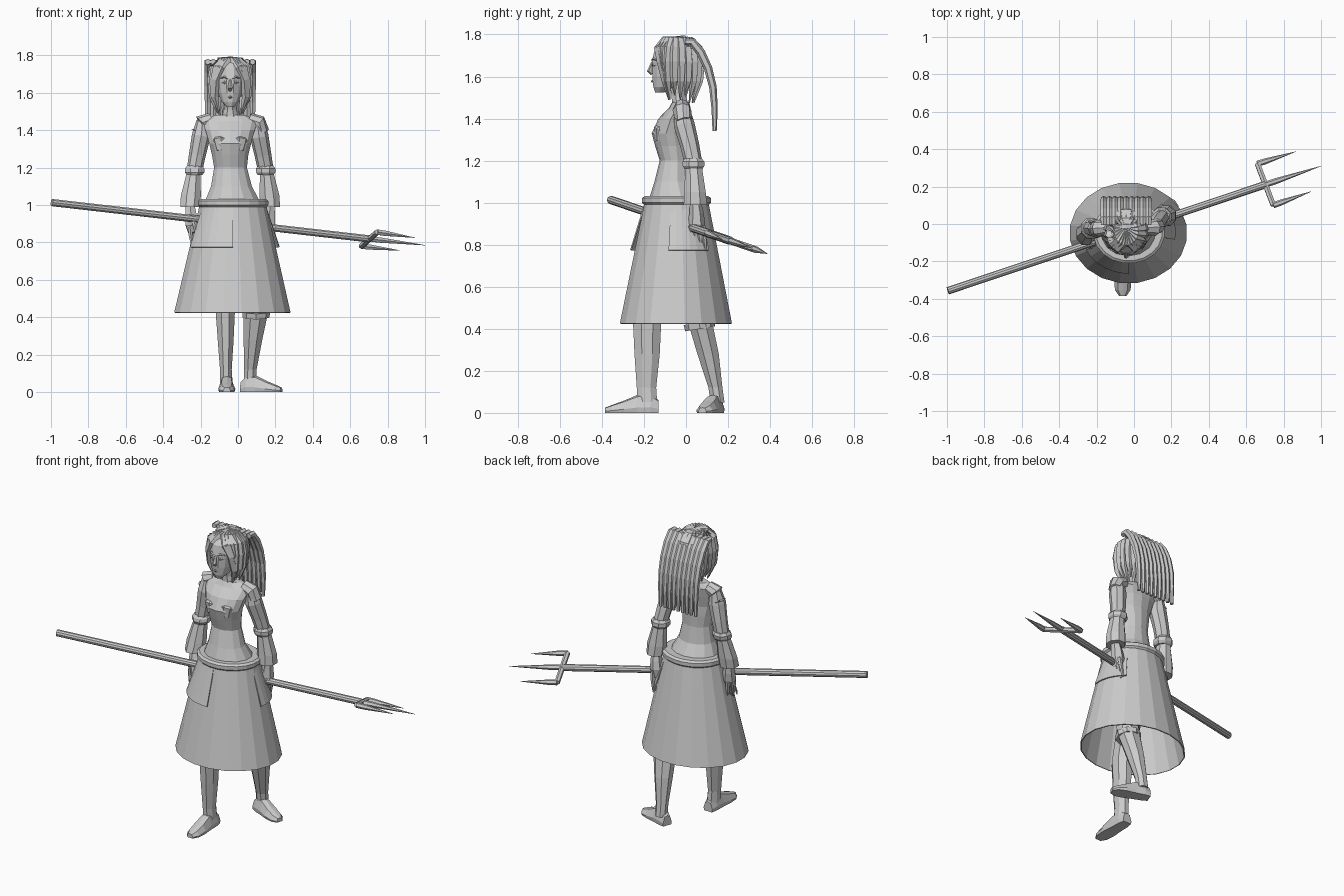
import bpy, bmesh
from math import sin, cos, pi, radians
from mathutils import Vector

old = bpy.data.objects.get("Cube")
if old:
    bpy.data.objects.remove(old, do_unlink=True)

grey = bpy.data.materials.new("plain_grey")
grey.use_nodes = True
grey.diffuse_color = (.6, .6, .6, 1)
grey.node_tree.nodes["Principled BSDF"].inputs["Base Color"].default_value = (.6, .6, .6, 1)


def skin(name, rings, caps=True, closed=True):
    """Bridge a list of equal point rings into one flat-shaded object."""
    bm = bmesh.new()
    rows = [[bm.verts.new(p) for p in ring] for ring in rings]
    n = len(rows[0])
    for low, high in zip(rows, rows[1:]):
        for i in range(n if closed else n - 1):
            j = (i + 1) % n
            bm.faces.new((low[i], low[j], high[j], high[i]))
    if caps and closed:
        bm.faces.new(rows[0][::-1])
        bm.faces.new(rows[-1])
    bmesh.ops.recalc_face_normals(bm, faces=bm.faces)
    mesh = bpy.data.meshes.new(name)
    bm.to_mesh(mesh)
    bm.free()
    mesh.materials.append(grey)
    obj = bpy.data.objects.new(name, mesh)
    bpy.context.collection.objects.link(obj)
    return obj


def loft(name, sections, n=10, caps=True):
    """Stack level ellipses given as x, y, z, half width, half depth."""
    turns = [2 * pi * (i + .5) / n for i in range(n)]
    return skin(name, [[(x + w * cos(t), y + d * sin(t), z) for t in turns]
                       for x, y, z, w, d in sections], caps)


def tube(name, path, radii, n=6):
    """Sweep a round section with changing radius along a path."""
    path = [Vector(p) for p in path]
    rings = []
    for i, p in enumerate(path):
        along = (path[min(i + 1, len(path) - 1)] - path[max(i - 1, 0)]).normalized()
        ref = Vector((1, 0, 0)) if abs(along.x) < .7 else Vector((0, 0, 1))
        u = along.cross(ref).normalized()
        v = along.cross(u)
        rings.append([p + radii[i] * (u * cos(2 * pi * k / n) + v * sin(2 * pi * k / n))
                      for k in range(n)])
    return skin(name, rings)


def thicken(obj, amount):
    mod = obj.modifiers.new("Thickness", "SOLIDIFY")
    mod.thickness = amount


# Skirt: an open cone, a rolled belt and two overlapping hip flaps
skirt = loft("skirt", [(-.03, -.048, .425, .315, .27), (-.027, -.045, 1.01, .178, .152)], 20, False)
thicken(skirt, .006)
loft("belt", [(-.027, -.045, z, .178 + g, .152 + g)
              for z, g in ((.99, .004), (1, .014), (1.022, .014), (1.032, 0))], 20)


def flap(name, start, end, bulge):
    rings = []
    for k in range(4):
        f = k / 3
        rings.append([(-.028 + (.18 + .055 * f + bulge * f) * cos(t),
                       -.045 + (.155 + .048 * f + bulge * f) * sin(t), .99 - .215 * f)
                      for t in [radians(start + (end - start) * s / 6) for s in range(7)]])
    thicken(skin(name, rings, False, False), .006)


flap("right_hip_flap", 205, 270, .018)
flap("left_hip_flap", -10, 45, .016)

# Torso with bust and shoulder line
loft("torso", [(-.03, -.05, 1.02, .15, .125), (-.035, -.06, 1.1, .112, .09),
               (-.04, -.055, 1.2, .09, .07), (-.042, -.065, 1.27, .1, .082),
               (-.042, -.075, 1.33, .115, .088), (-.042, -.055, 1.4, .135, .076),
               (-.042, -.03, 1.45, .15, .052), (-.042, -.025, 1.48, .085, .04)], 14)
loft("neck", [(-.042, -.025, 1.45, .055, .045), (-.042, -.035, 1.51, .036, .036),
              (-.042, -.045, 1.58, .038, .04)], 8)
for side in (-1, 1):
    tube("bust", [(-.042 + side * .05, y, z) for y, z in ((-.07, 1.37), (-.11, 1.335), (-.118, 1.29))],
         (.03, .05, .028), 8)


# Arms, puffed cuffs, bell sleeves and gripping hands
def arm(label, side, sway):
    def at(out, y, z):
        return (-.042 + side * out, y + sway * (1.45 - z), z)
    tube(label + "_shoulder", [at(.1, -.02, 1.46), at(.15, -.02, 1.44), at(.17, -.01, 1.39)],
         (.035, .045, .04), 8)
    tube(label + "_upper_arm", [at(.145, -.02, 1.45), at(.155, -.01, 1.37), at(.175, .015, 1.27),
                                at(.19, .03, 1.19)], (.035, .05, .045, .042), 8)
    loft(label + "_cuff", [at(.19, .03, z) + (r, r) for z, r in
                           ((1.16, .045), (1.175, .056), (1.195, .056), (1.21, .044))], 8)
    loft(label + "_sleeve", [at(.215, .035, .99) + (.056, .06), at(.21, .035, 1.05) + (.058, .055),
                             at(.195, .03, 1.18) + (.038, .042)], 8)
    tube(label + "_hand", [at(.215, .035, 1.01), at(.21, .04, .95), at(.205, .04, .9), at(.2, .04, .85)],
         (.025, .034, .04, .026), 6)
    for k in range(4):
        y = .01 + k * .02
        tube(label + "_finger", [at(.215, y, .89), at(.21, y + .005, .83), at(.2, y + .01, .77)],
             (.013, .011, .005), 5)
    tube(label + "_thumb", [at(.2, .02, .94), at(.19, -.005, .9), at(.185, -.01, .86)],
         (.014, .013, .006), 5)


arm("right", -1, -.2)
arm("left", 1, .02)

# Legs step apart, one forward and one back
loft("right_leg", [(-.062, -.185, .05, .036, .052), (-.065, -.188, .12, .034, .05),
                   (-.066, -.185, .28, .046, .065), (-.068, -.185, .42, .055, .072),
                   (-.075, -.16, .55, .06, .075), (-.1, -.07, .95, .08, .08)], 8)
loft("left_leg", [(.065, .15, .05, .036, .036), (.066, .14, .12, .036, .036),
                  (.08, .105, .28, .054, .055), (.095, .07, .42, .07, .062),
                  (.085, .035, .55, .068, .07), (.045, -.03, .95, .08, .08)], 8)
tube("left_knee_band", [(.097, .067, .4), (.097, .062, .43)], (.072, .074), 8)


def foot(name, x, y, angle, length):
    heading = Vector((cos(angle), sin(angle), 0))
    across = Vector((-sin(angle), cos(angle), 0))
    rings = []
    for f, w, h in ((0, .03, .06), (.15, .038, .09), (.4, .04, .085), (.65, .046, .058),
                    (.87, .042, .038), (1, .02, .025)):
        base = Vector((x, y, 0)) + heading * length * f
        rings.append([base + across * w * s + Vector((0, 0, h * up)) for s, up in
                      ((-.9, 0), (.9, 0), (1, .3), (.6, .9), (0, 1), (-.6, .9), (-1, .3))])
    skin(name, rings)


foot("right_foot", -.06, -.13, -pi / 2, .255)
foot("left_foot", .02, .155, radians(-20), .225)

# Head with small facial features
cx = -.042
loft("head", [(cx, -.125, 1.525, .02, .022), (cx, -.105, 1.55, .046, .052),
              (cx, -.08, 1.6, .067, .083), (cx, -.068, 1.67, .078, .097),
              (cx, -.06, 1.73, .078, .092), (cx, -.05, 1.775, .05, .06)], 12)
tube("nose", [(cx, -.158, 1.67), (cx, -.173, 1.625), (cx, -.16, 1.612)], (.006, .013, .008), 5)
tube("lips", [(cx - .02, -.148, 1.575), (cx, -.16, 1.577), (cx + .02, -.148, 1.575)],
     (.003, .007, .003), 5)
for side in (-1, 1):
    tube("eye", [(cx + side * o, y, 1.655) for o, y in ((.016, -.158), (.03, -.152), (.046, -.14))],
         (.003, .009, .003), 6)
    tube("eyebrow", [(cx + side * o, y, z) for o, y, z in
                     ((.012, -.163, 1.676), (.03, -.157, 1.685), (.052, -.138, 1.678))],
         (.003, .006, .003), 4)

# Hair: locks fall from the crown, the front ones sweep aside off the face
hair_y = -.04
loft("hair_cap", [(cx, -.01, 1.58, .075, .06), (cx, -.02, 1.67, .093, .08),
                  (cx, -.04, 1.735, .088, .092), (cx, -.04, 1.785, .045, .06)], 12)
for k in range(20):
    turn = -171 + 18 * k
    side = 1 if turn > 0 else -1
    fall = side * max(abs(turn), 58)
    drop = .035 if abs(turn) > 120 else .02 * (k % 2)
    path = [(cx, hair_y + .02, 1.778)]
    for f, r, z in ((0, .058, 1.772), (.4, .09, 1.735), (.8, .1, 1.67), (1, .096, 1.58),
                    (1, .07, 1.51 - drop)):
        a = radians(turn + (fall - turn) * f)
        path.append((cx + r * sin(a), hair_y - r * 1.12 * cos(a), z))
    tube("hair_lock", path, (.014, .02, .024, .024, .019, .003), 5)

# Wide braided tail of parallel strands, held by a roll at the crown
for k in range(9):
    x = -.162 + .03 * k
    tube("tail_strand", [(x, -.005, 1.765), (x, .03, 1.765), (x, .07, 1.715), (x, .105, 1.64),
                         (x, .128, 1.55), (x, .136, 1.45), (x, .136, 1.34)],
         (.016, .02, .021, .02, .018, .015, .01), 6)
tube("tail_tie", [(cx - .05, -.01, 1.77), (cx, -.015, 1.777), (cx + .05, -.01, 1.77)],
     (.016, .022, .016), 6)

# Trident held slantwise across the hips
butt, tip = Vector((-.995, -.357, 1.013)), Vector((1, .31, .785))
fork = butt.lerp(tip, .85)
tube("trident_shaft", [butt, fork], (.02, .02), 10)
ends = [Vector((.66, .322, .78)), Vector((.745, .1, .855))]
tube("trident_crossbar", ends, (.016, .016), 6)
for start, point in ((fork, tip), (ends[0], (.865, .387, .757)), (ends[1], (.945, .173, .825))):
    tube("trident_tine", [start, start.lerp(Vector(point), .2), point], (.016, .016, .001), 6)
